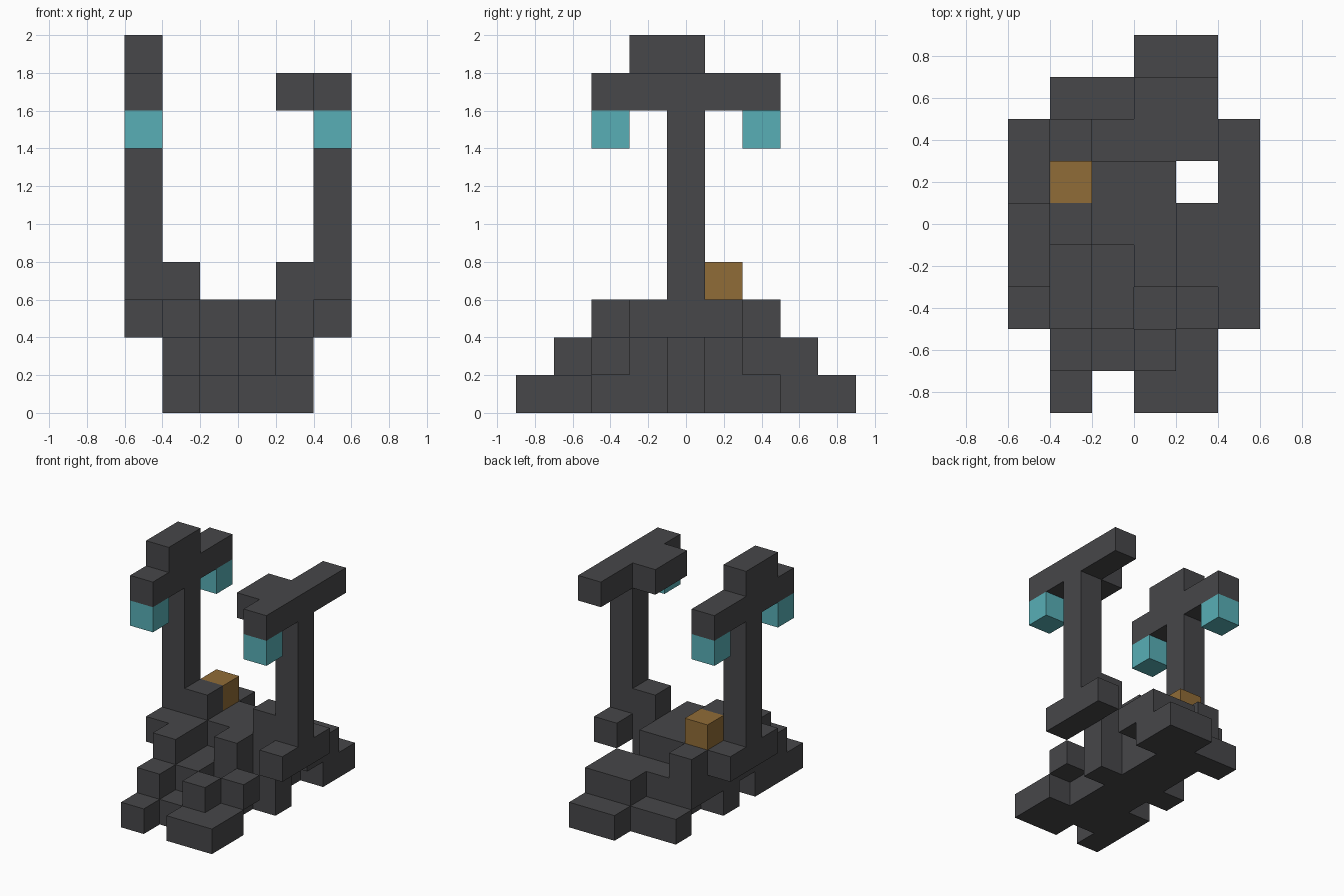
import bpy, bmesh
from mathutils import Vector
from itertools import product

CELL = 0.2
ORIGIN = Vector((-0.6, -0.9, 0.0))

cube = bpy.data.objects.get("Cube")
if cube:
    bpy.data.objects.remove(cube, do_unlink=True)


def material(name, rgb):
    m = bpy.data.materials.new(name)
    m.use_nodes = True
    m.diffuse_color = (*rgb, 1)
    m.node_tree.nodes["Principled BSDF"].inputs["Base Color"].default_value = (*rgb, 1)
    return m


stone = material("dark stone", (0.063, 0.063, 0.067))
teal = material("teal lantern", (0.098, 0.43, 0.47))
brown = material("brown wood", (0.28, 0.15, 0.038))

# Every block is kept on one grid, so that only outer faces are made
filled = set()
parts = []


def box(x, y, z):
    """Cells of a box, given as inclusive (first, last) ranges or single cells."""
    spans = [(v, v) if isinstance(v, int) else v for v in (x, y, z)]
    return set(product(*[range(a, b + 1) for a, b in spans]))


def part(name, mat, *boxes):
    cells = set().union(*boxes) - filled
    filled.update(cells)
    parts.append((name, mat, cells))


def build(name, mat, cells):
    bm = bmesh.new()
    for c in cells:
        for axis in range(3):
            for side in (0, 1):
                n = list(c)
                n[axis] += 2 * side - 1
                if tuple(n) in filled:
                    continue
                u, v = (axis + 1) % 3, (axis + 2) % 3
                ring = []
                for du, dv in ((0, 0), (1, 0), (1, 1), (0, 1)):
                    p = Vector(c)
                    p[axis] += side
                    p[u] += du
                    p[v] += dv
                    ring.append(bm.verts.new(ORIGIN + p * CELL))
                bm.faces.new(ring if side else ring[::-1])
    bmesh.ops.remove_doubles(bm, verts=bm.verts, dist=0.001)
    mesh = bpy.data.meshes.new(name)
    bm.to_mesh(mesh)
    bm.free()
    mesh.materials.append(mat)
    bpy.context.collection.objects.link(bpy.data.objects.new(name, mesh))


# Rocky mound: ground slab, ragged ends, middle steps and raised core
part("mound_ground", stone,
     box((2, 3), (1, 7), 0), box(1, (0, 2), 0), box(1, 4, 0), box(1, 7, 0),
     box((3, 4), 0, 0), box(4, 1, 0), box(4, 4, 0), box(4, 7, 0), box((3, 4), 8, 0))
part("mound_steps", stone,
     box(1, (1, 6), 1), box(2, (2, 6), 1), box(3, 1, 1), box(3, (3, 7), 1),
     box(4, 2, 1), box(4, 4, 1), box(4, (6, 7), 1))
part("mound_top", stone,
     box(1, (2, 6), 2), box(2, (4, 5), 2), box(3, (3, 5), 2), box(4, 4, 2))

# Two posts with a foot, an inner brace and a crossbar
for side, outer, inner in (("right", 0, 1), ("left", 5, 4)):
    part(side + "_post", stone,
         box(outer, (3, 5), 2), box(outer, 4, (3, 7)), box(inner, 4, 3))
    part(side + "_crossbar", stone, box(outer, (2, 6), 8))
part("right_crossbar_cap", stone, box(0, (3, 4), 9))
part("left_crossbar_bracket", stone, box(4, (3, 4), 8))

# Hanging lanterns
for name, x, y in (("right_front", 0, 2), ("right_back", 0, 6), ("left_front", 5, 2)):
    part(name + "_lantern", teal, box(x, y, 7))

# Crate on the mound
part("crate", brown, box(1, 5, 3))

for p in parts:
    build(*p)
